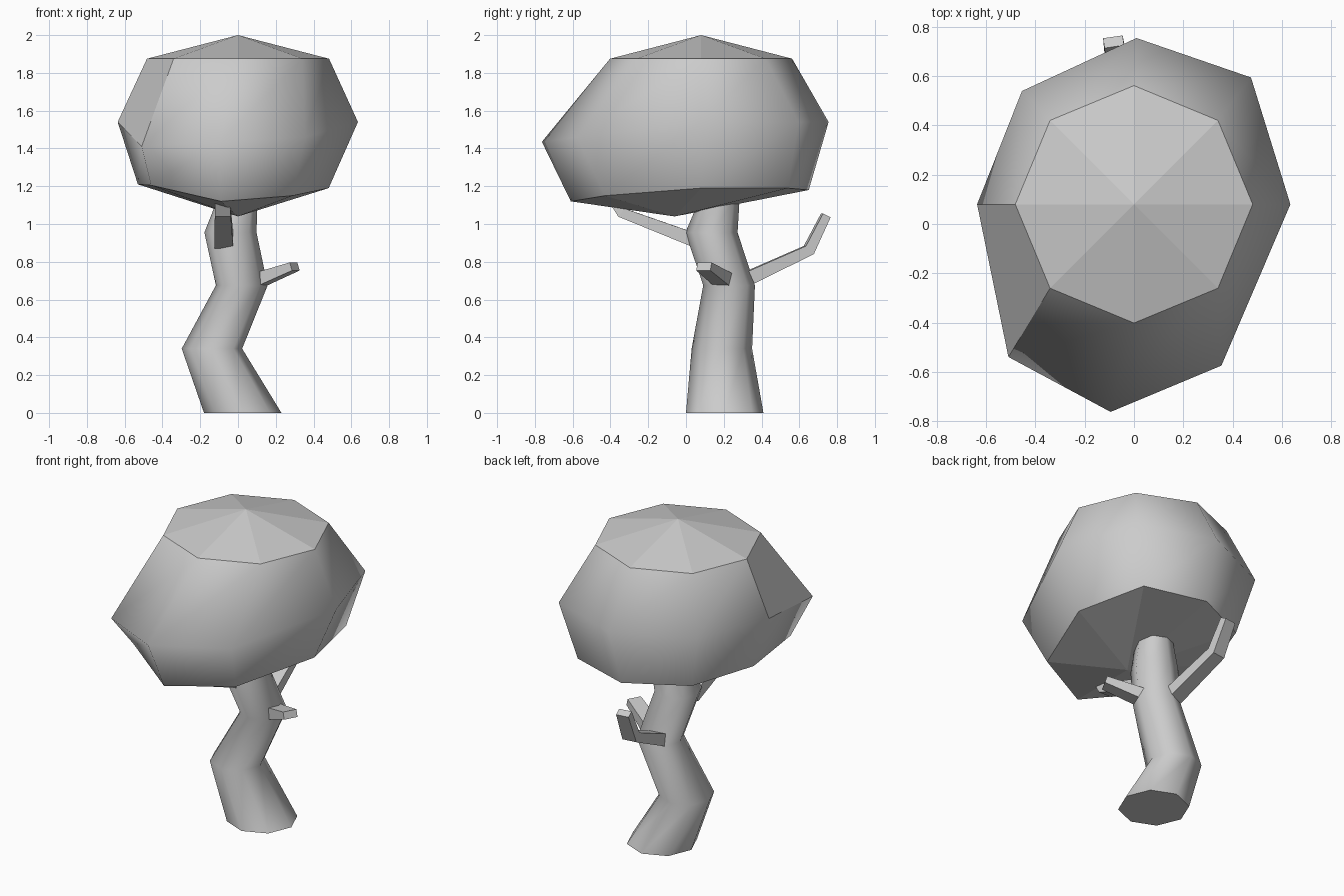
import bpy, bmesh, math
from mathutils import Vector

if "Cube" in bpy.data.objects:
    bpy.data.objects.remove(bpy.data.objects["Cube"])

grey = bpy.data.materials.new("plain grey")
grey.diffuse_color = (0.6, 0.6, 0.6, 1)
grey.use_nodes = True
grey.node_tree.nodes["Principled BSDF"].inputs["Base Color"].default_value = grey.diffuse_color


def make(name, rings, start=None, end=None, smooth=True, flat=()):
    """Skin a list of equal-sized rings; close each end with a tip point or an n-gon."""
    bm = bmesh.new()
    loops = [[bm.verts.new(p) for p in r] for r in rings]
    n = len(loops[0])
    for k, (a, b) in enumerate(zip(loops, loops[1:])):
        for i in range(n):
            j = (i + 1) % n
            f = bm.faces.new((a[i], a[j], b[j], b[i]))
            f.smooth = smooth and (k, i) not in flat
    for loop, tip in ((loops[0], start), (loops[-1], end)):
        if tip:
            t = bm.verts.new(tip)
            for i in range(n):
                bm.faces.new((loop[i], loop[(i + 1) % n], t))
        else:
            bm.faces.new(loop)
    bmesh.ops.recalc_face_normals(bm, faces=bm.faces)
    me = bpy.data.meshes.new(name)
    bm.to_mesh(me)
    bm.free()
    # flat caps stay crisp against the smooth sides
    me.materials.append(grey)
    ob = bpy.data.objects.new(name, me)
    bpy.context.collection.objects.link(ob)
    return ob


def octagon(x, y, z, r):
    return [(x + r * math.cos(i * math.pi / 4), y + r * math.sin(i * math.pi / 4), z)
            for i in range(8)]


def branch(name, path, widths, heights):
    """Tapered four-sided limb along a path."""
    pts = [Vector(p) for p in path]
    rings = []
    for i, p in enumerate(pts):
        d = Vector((0, 0, 0))
        if i > 0:
            d += (p - pts[i - 1]).normalized()
        if i < len(pts) - 1:
            d += (pts[i + 1] - p).normalized()
        d.normalize()
        side = d.cross(Vector((0, 0, 1))).normalized()
        up = side.cross(d)
        w, h = widths[i] / 2, heights[i] / 2
        rings.append([p + side * w * a + up * h * b
                      for a, b in ((1, 1), (-1, 1), (-1, -1), (1, -1))])
    return make(name, rings, smooth=False)


# Crooked eight-sided trunk, running up into the canopy
make("trunk", [octagon(*s) for s in (
    (0.025, 0.205, 0.0, 0.205),
    (-0.138, 0.19, 0.34, 0.16),
    (0.02, 0.228, 0.675, 0.137),
    (-0.04, 0.135, 0.955, 0.138),
    (-0.005, 0.175, 1.12, 0.108),
    (0.01, 0.19, 1.2, 0.09))])

# Lopsided canopy: lower rim, widest ring, upper rim
lower = [(0.48, 0.08, 1.19), (0.38, 0.54, 1.19), (0.0, 0.65, 1.18), (-0.37, 0.47, 1.19),
         (-0.53, 0.08, 1.21), (-0.46, -0.39, 1.205), (-0.09, -0.61, 1.12), (0.29, -0.43, 1.15)]
middle = [(0.635, 0.08, 1.54), (0.475, 0.595, 1.54), (0.01, 0.755, 1.54), (-0.455, 0.54, 1.54),
          (-0.637, 0.08, 1.54), (-0.51, -0.54, 1.41), (-0.095, -0.763, 1.435), (0.355, -0.575, 1.46)]
make("canopy", [lower, middle, octagon(0, 0.08, 1.875, 0.482)],
     start=(0, -0.06, 1.04), end=(0, 0.08, 2.0), flat={(1, 4)})

# Side limbs
branch("back_branch", [(-0.02, 0.28, 0.69), (-0.07, 0.65, 0.862), (-0.083, 0.74, 1.045)],
       (0.1, 0.09, 0.08), (0.075, 0.06, 0.045))
branch("front_branch", [(-0.075, 0.07, 0.905), (-0.08, -0.34, 1.06), (-0.085, -0.45, 1.23)],
       (0.1, 0.085, 0.07), (0.075, 0.055, 0.045))
branch("right_branch", [(0.06, 0.225, 0.685), (0.3, 0.095, 0.775)],
       (0.1, 0.085), (0.08, 0.045))
